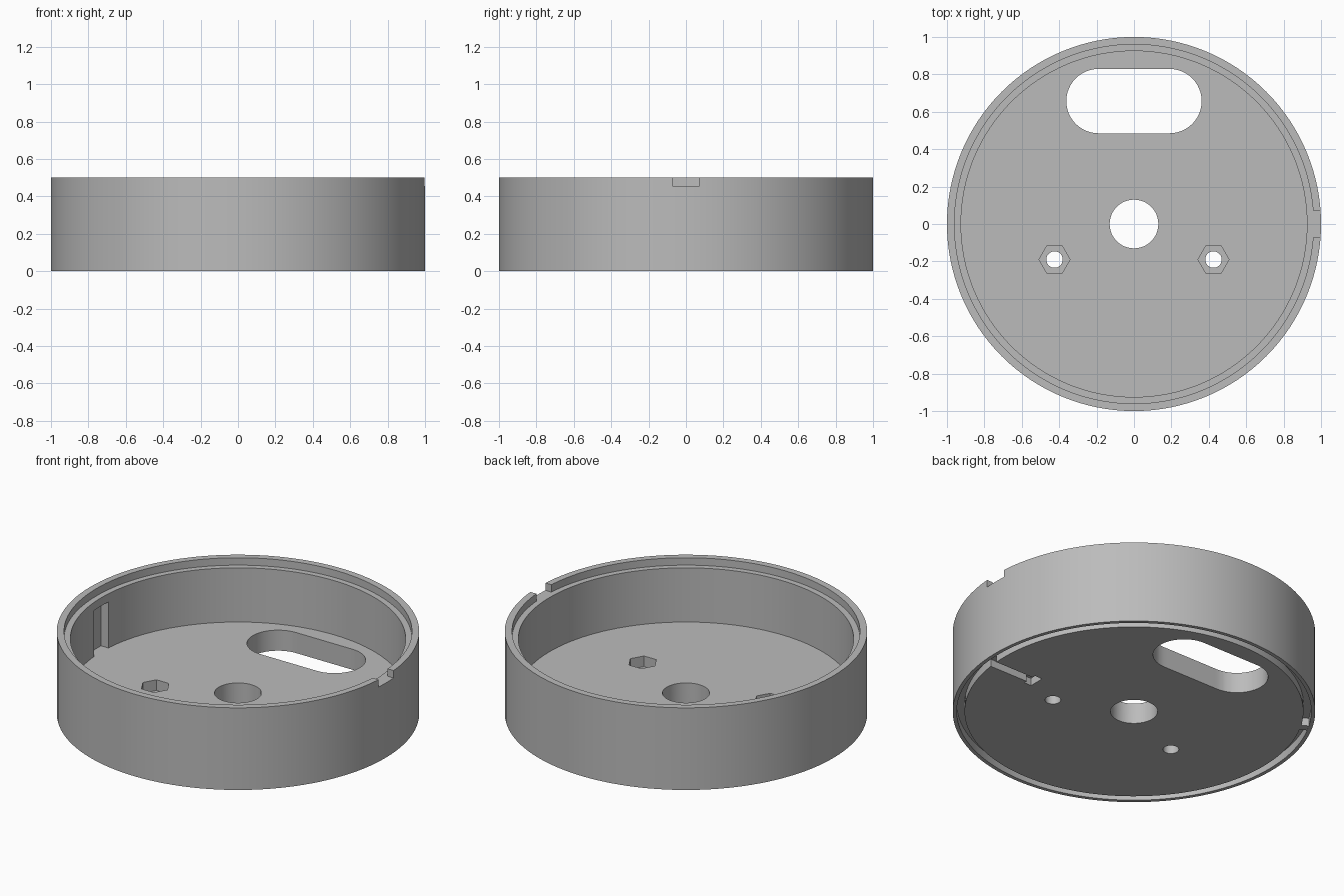
import bpy, bmesh, math
from mathutils import Matrix

cube = bpy.data.objects.get("Cube")
if cube:
    bpy.data.objects.remove(cube, do_unlink=True)

# Plain grey plastic
grey = bpy.data.materials.new("grey_plastic")
grey.use_nodes = True
colour = (0.5, 0.5, 0.5, 1)
grey.diffuse_color = colour
grey.node_tree.nodes["Principled BSDF"].inputs["Base Color"].default_value = colour

FLOOR, LEDGE, TOP = 0.125, 0.455, 0.5
GROOVE_IN, GROOVE_OUT, GROOVE_DEPTH = 0.935, 0.978, 0.05


def make_object(name, bm):
    bmesh.ops.recalc_face_normals(bm, faces=bm.faces)
    mesh = bpy.data.meshes.new(name)
    bm.to_mesh(mesh)
    bm.free()
    mesh.materials.append(grey)
    obj = bpy.data.objects.new(name, mesh)
    bpy.context.collection.objects.link(obj)
    return obj


def lathe(name, profile, segments=128):
    """Revolve (radius, z) points; the end points lie on the axis."""
    bm = bmesh.new()
    verts = [bm.verts.new((r, 0, z)) for r, z in profile]
    edges = [bm.edges.new(pair) for pair in zip(verts, verts[1:])]
    bmesh.ops.spin(bm, geom=verts + edges, cent=(0, 0, 0), axis=(0, 0, 1),
                   angle=math.tau, steps=segments)
    bmesh.ops.remove_doubles(bm, verts=bm.verts, dist=1e-4)
    return make_object(name, bm)


def prism(name, outline, z0, z1):
    """Extrude a flat outline from z0 to z1."""
    bm = bmesh.new()
    face = bm.faces.new([bm.verts.new((x, y, z0)) for x, y in outline])
    top = bmesh.ops.extrude_face_region(bm, geom=[face])["geom"]
    bmesh.ops.translate(bm, vec=(0, 0, z1 - z0),
                        verts=[v for v in top if isinstance(v, bmesh.types.BMVert)])
    return make_object(name, bm)


def ring(x, y, radius, sides):
    return [(x + radius * math.cos(math.tau * i / sides),
             y + radius * math.sin(math.tau * i / sides)) for i in range(sides)]


def rect(x0, x1, y0, y1):
    return [(x0, y0), (x1, y0), (x1, y1), (x0, y1)]


def stadium(y, half, radius, steps=24):
    """Rounded slot outline, long in x."""
    pts = []
    for centre, start in ((half, -math.pi / 2), (-half, math.pi / 2)):
        for i in range(steps + 1):
            a = start + math.pi * i / steps
            pts.append((centre + radius * math.cos(a), y + radius * math.sin(a)))
    return pts


# Round tray with stepped rim on top and a ring groove underneath
tray = lathe("round_tray", [
    (0, 0), (GROOVE_IN, 0), (GROOVE_IN, GROOVE_DEPTH), (GROOVE_OUT, GROOVE_DEPTH),
    (GROOVE_OUT, 0), (1, 0), (1, TOP), (0.96, TOP), (0.96, LEDGE),
    (0.925, LEDGE), (0.925, FLOOR), (0, FLOOR)])

# Openings through the floor
cutters = [
    prism("centre_hole_cutter", ring(0, 0, 0.13, 64), -0.1, 0.3),
    prism("slot_cutter", stadium(0.657, 0.19, 0.172), -0.1, 0.3),
]
# Screw holes with hexagonal nut pockets
for side in (-1, 1):
    x, y = side * 0.425, -0.19
    cutters.append(prism("screw_hole_cutter", ring(x, y, 0.044, 32), -0.1, 0.3))
    cutters.append(prism("nut_pocket_cutter", ring(x, y, 0.083, 6), 0.06, 0.3))
# Rim notch, wall pocket, and the channel with its wider end underneath
cutters += [
    prism("rim_notch_cutter", rect(0.94, 1.1, -0.072, 0.072), LEDGE, 0.6),
    prism("wall_pocket_cutter", rect(-0.972, -0.8, -0.07, 0.07), FLOOR, 0.405),
    prism("channel_cutter", rect(0.66, 0.95, -0.125, -0.07), -0.1, 0.045),
    prism("channel_end_cutter", rect(0.62, 0.67, -0.145, -0.05), -0.1, 0.045),
]

bpy.ops.object.select_all(action="DESELECT")
bpy.context.view_layer.objects.active = tray
tray.select_set(True)
for cutter in cutters:
    cutter.hide_render = True
    cut = tray.modifiers.new(cutter.name, "BOOLEAN")
    cut.operation, cut.solver, cut.object = "DIFFERENCE", "EXACT", cutter
    bpy.ops.object.modifier_apply(modifier=cut.name)
    bpy.data.objects.remove(cutter, do_unlink=True)
bpy.ops.object.shade_smooth_by_angle(angle=math.radians(30))

# Small key bridging the underside groove
key = prism("groove_key", rect(GROOVE_IN - 0.005, GROOVE_OUT + 0.005, -0.025, 0.025),
            0.002, GROOVE_DEPTH + 0.01)
key.data.transform(Matrix.Rotation(math.radians(151), 4, "Z"))
